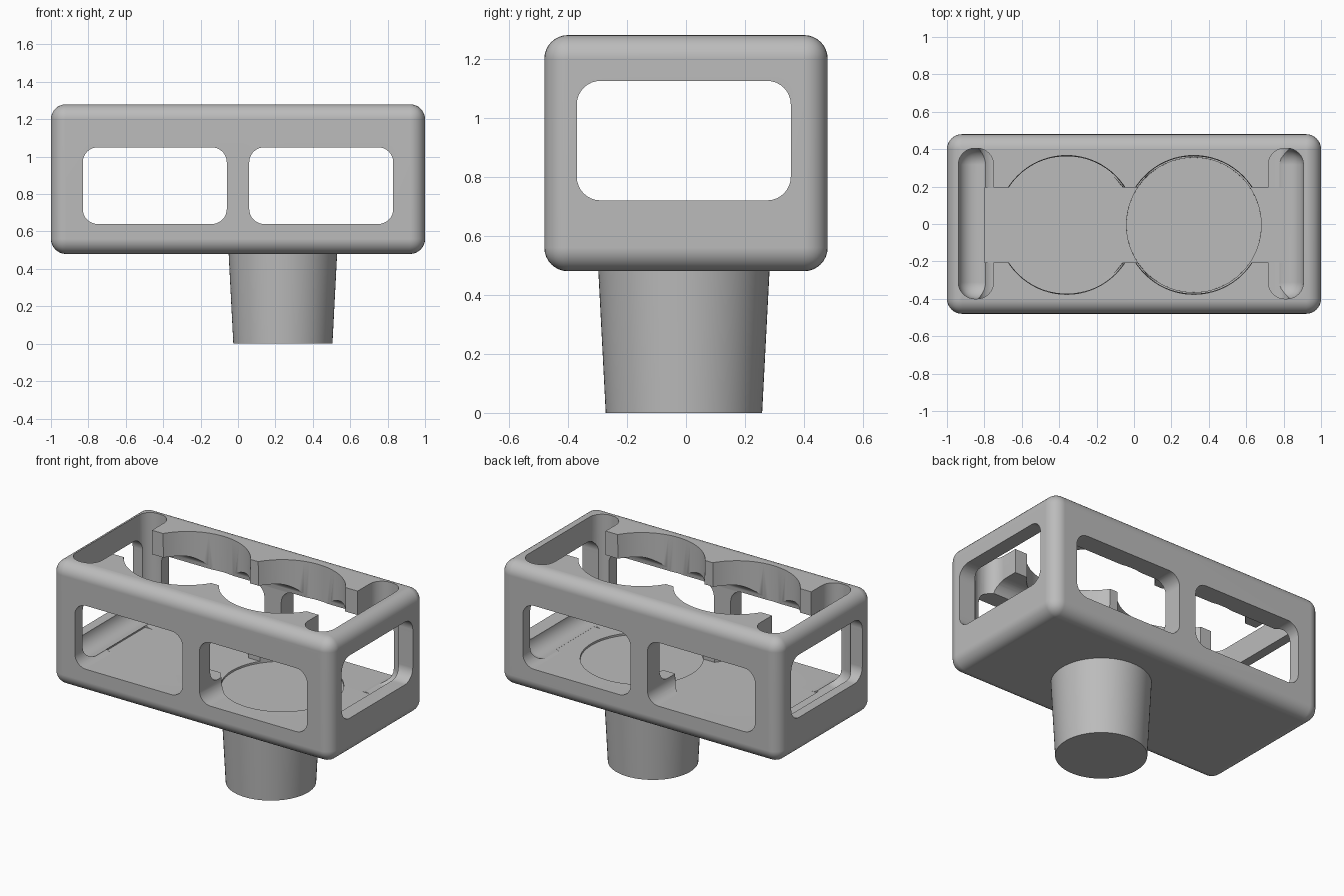
import bpy
import bmesh
from mathutils import Matrix, Vector

cube = bpy.data.objects.get("Cube")
if cube:
    bpy.data.objects.remove(cube, do_unlink=True)

grey = bpy.data.materials.new("plain grey")
grey.use_nodes = True
grey.diffuse_color = (0.5, 0.5, 0.5, 1)
grey.node_tree.nodes["Principled BSDF"].inputs["Base Color"].default_value = (0.5, 0.5, 0.5, 1)


def finish(name, bm):
    mesh = bpy.data.meshes.new(name)
    bm.to_mesh(mesh)
    bm.free()
    mesh.materials.append(grey)
    obj = bpy.data.objects.new(name, mesh)
    bpy.context.collection.objects.link(obj)
    return obj


def rounded_box(name, low, high, radius=0, axis=None):
    """Box between two corners; rounds the edges along one axis, or all of them."""
    low, high = Vector(low), Vector(high)
    bm = bmesh.new()
    bmesh.ops.create_cube(bm, size=1)
    bmesh.ops.scale(bm, vec=high - low, verts=bm.verts)
    bmesh.ops.translate(bm, vec=(low + high) / 2, verts=bm.verts)
    if radius:
        edges = [e for e in bm.edges if axis is None
                 or abs((e.verts[0].co - e.verts[1].co).normalized()[axis]) > 0.9]
        bmesh.ops.bevel(bm, geom=edges, offset=radius, segments=8,
                        profile=0.5, affect='EDGES')
    return finish(name, bm)


def tapered_cylinder(name, x, y, z0, z1, r0, r1):
    bm = bmesh.new()
    bmesh.ops.create_cone(bm, cap_ends=True, segments=72, radius1=r0, radius2=r1,
                          depth=z1 - z0, matrix=Matrix.Translation((x, y, (z0 + z1) / 2)))
    return finish(name, bm)


def shade(obj):
    bpy.ops.object.select_all(action='DESELECT')
    obj.select_set(True)
    bpy.context.view_layer.objects.active = obj
    bpy.ops.object.shade_smooth_by_angle(angle=0.52)
    normals = obj.modifiers.new("face normals", 'WEIGHTED_NORMAL')
    normals.keep_sharp = True


# Rounded tray body
tray = rounded_box("tray_body", (-1, -0.48, 0.48), (1, 0.48, 1.28), 0.08)

floor = 0.64
cutters = [
    # Window running the full length, through both ends
    rounded_box("end_window_cutter", (-1.2, -0.37, 0.72), (1.2, 0.355, 1.125), 0.08, 0),
    # Channel joining the cups and the end slots
    rounded_box("channel_cutter", (-0.8, -0.205, floor), (0.8, 0.195, 1.5)),
    # Cup wells
    tapered_cylinder("right_cup_cutter", -0.36, -0.005, floor, 1.28 + 0.1, 0.36, 0.373),
    tapered_cylinder("left_cup_cutter", 0.32, -0.005, 0.628, 1.28 + 0.1, 0.36, 0.373),
]
# Front-to-back windows
for side, x in (("right", -0.445), ("left", 0.445)):
    cutters.append(rounded_box(side + "_window_cutter", (x - 0.385, -0.7, floor),
                               (x + 0.385, 0.7, 1.05), 0.08, 1))
# Round-bottomed slots at the ends
for side, x in (("right", -0.845), ("left", 0.812)):
    cutters.append(rounded_box(side + "_slot_cutter", (x - 0.094, -0.4, floor),
                               (x + 0.094, 0.405, 1.6), 0.088))

bpy.context.view_layer.objects.active = tray
for cutter in cutters:
    cutter.hide_render = True
    cut = tray.modifiers.new("cut", 'BOOLEAN')
    cut.operation = 'DIFFERENCE'
    cut.solver = 'EXACT'
    cut.object = cutter
    bpy.ops.object.modifier_apply(modifier=cut.name)
for cutter in cutters:
    bpy.data.objects.remove(cutter, do_unlink=True)
shade(tray)

# Tapered stem under the tray
stem = tapered_cylinder("stem", 0.24, -0.007, 0, 0.5, 0.265, 0.291)
shade(stem)
